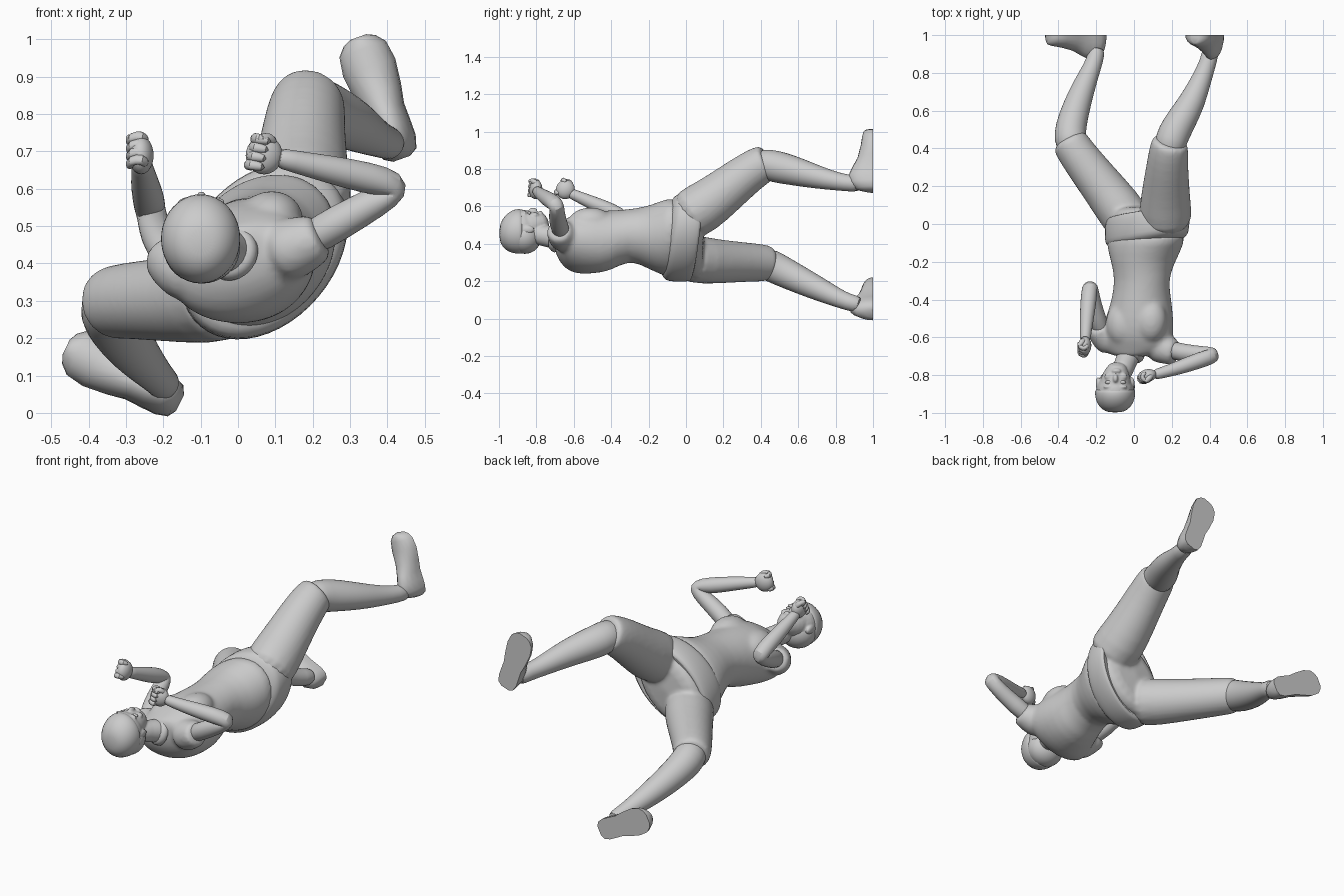
import bpy, bmesh, math
from mathutils import Vector as V, Matrix


def shade(ob, angle):
    bpy.ops.object.select_all(action='DESELECT')
    bpy.context.view_layer.objects.active = ob
    ob.select_set(True)
    bpy.ops.object.shade_smooth_by_angle(angle=math.radians(angle))
    return ob


def finish(name, bm, sub=0, angle=50):
    bmesh.ops.recalc_face_normals(bm, faces=bm.faces)
    me = bpy.data.meshes.new(name)
    bm.to_mesh(me)
    bm.free()
    ob = bpy.data.objects.new(name, me)
    bpy.context.collection.objects.link(ob)
    if sub:
        m = ob.modifiers.new("smooth", 'SUBSURF')
        m.levels = m.render_levels = sub
    return shade(ob, angle)


def blend(name, parts, voxel, smooth):
    """Melt overlapping parts into one smooth skin."""
    bpy.ops.object.select_all(action='DESELECT')
    for p in parts:
        p.select_set(True)
    bpy.context.view_layer.objects.active = parts[0]
    bpy.ops.object.convert(target='MESH')
    bpy.ops.object.join()
    ob = bpy.context.view_layer.objects.active
    ob.name = name
    r = ob.modifiers.new("melt", 'REMESH')
    r.mode, r.voxel_size, r.use_smooth_shade = 'VOXEL', voxel, True
    s = ob.modifiers.new("relax", 'SMOOTH')
    s.iterations = smooth
    bpy.ops.object.convert(target='MESH')
    return shade(ob, 60)


def loft(name, rings, sub=0, angle=50):
    bm = bmesh.new()
    loops = [[bm.verts.new(p) for p in r] for r in rings]
    n = len(loops[0])
    for a, b in zip(loops, loops[1:]):
        for i in range(n):
            bm.faces.new((a[i], a[(i + 1) % n], b[(i + 1) % n], b[i]))
    bm.faces.new(loops[0])
    bm.faces.new(loops[-1])
    return finish(name, bm, sub, angle)


def circle(c, u, v, n=16):
    return [V(c) + u * math.cos(math.tau * i / n) + v * math.sin(math.tau * i / n)
            for i in range(n)]


def limb(name, secs, sub=1, angle=50):
    """Tube through (x, y, z, radius) sections."""
    pts = [V(s[:3]) for s in secs]
    rings, u = [], None
    for i, s in enumerate(secs):
        t = V((0, 0, 0))
        if i:
            t += (pts[i] - pts[i - 1]).normalized()
        if i < len(pts) - 1:
            t += (pts[i + 1] - pts[i]).normalized()
        t.normalize()
        u = u or t.orthogonal()
        u = (u - t * u.dot(t)).normalized()
        rings.append(circle(pts[i], u * s[3], t.cross(u) * s[3]))
    return loft(name, rings, sub, angle)


def trunk(name, secs, tilt=0, sub=1):
    """Rings across y: (x, y, z, half width, half depth, roll in degrees)."""
    rings = []
    for x, y, z, a, b, deg in secs:
        r = math.radians(deg)
        u = V((math.cos(r), tilt, math.sin(r))) * a
        v = V((-math.sin(r), 0, math.cos(r))) * b
        rings.append(circle((x, y, z), u, v, 24))
    return loft(name, rings, sub)


def ball(name, c, size, rot=None):
    bm = bmesh.new()
    bmesh.ops.create_uvsphere(bm, u_segments=24, v_segments=16, radius=1)
    m = Matrix.Translation(c) @ (rot or Matrix.Identity(4)) @ Matrix.Diagonal((*size, 1))
    bmesh.ops.transform(bm, matrix=m, verts=bm.verts)
    return finish(name, bm)


# Tunic: body, chest and short sleeves melted together
tunic = [trunk("body", [(-.02, -.705, .435, .06, .055, 15), (0, -.69, .415, .14, .085, 15),
                        (.01, -.65, .4, .2, .125, 17), (.01, -.59, .398, .205, .158, 18),
                        (.03, -.50, .408, .183, .168, 20), (.04, -.40, .415, .158, .165, 25),
                        (.04, -.30, .452, .147, .13, 30), (.048, -.20, .432, .172, .17, 42),
                        (.06, -.10, .432, .235, .188, 48), (.067, -.03, .432, .245, .18, 50)])]
lean = Matrix.Rotation(math.radians(-18), 4, 'Y')
tunic += [ball("chest", c, (.09, .12, .08), lean)
          for c in ((.085, -.51, .513), (-.06, -.53, .468))]
tunic += [limb("sleeve", [(.09, -.635, .42, .09), (.16, -.66, .445, .085),
                          (.21, -.68, .468, .068), (.225, -.683, .475, .064)]),
          limb("sleeve", [(-.1, -.63, .37, .085), (-.15, -.605, .38, .085),
                          (-.187, -.555, .41, .069), (-.197, -.53, .425, .064)])]
blend("tunic", tunic, .01, 12)

# Flared hem band
trunk("hem_band", [(.06, -.12, .43, .215, .17, 50), (.066, -.08, .433, .25, .186, 50),
                   (.068, -.072, .434, .262, .192, 50), (.07, .0, .434, .27, .195, 50),
                   (.071, .045, .432, .265, .185, 50), (.073, .06, .43, .252, .175, 50),
                   (.08, .04, .43, .2, .14, 50)], .13)

# Trousers, ending at the knees
trousers = [trunk("seat", [(.067, -.03, .43, .24, .17, 48), (.068, .05, .427, .24, .17, 48),
                           (.062, .1, .42, .19, .13, 48)]),
            limb("leg", [(.17, -.03, .525, .145), (.165, .09, .592, .14), (.17, .2, .675, .126),
                         (.176, .3, .755, .114), (.183, .38, .81, .107),
                         (.19, .43, .837, .099), (.193, .44, .842, .088)]),
            limb("leg", [(0, -.03, .33, .138), (-.09, .1, .308, .128), (-.2, .24, .303, .114),
                         (-.3, .37, .3, .104), (-.337, .43, .295, .1), (-.348, .45, .29, .09)])]
blend("trousers", trousers, .01, 6)

# Shins
limb("left_shin", [(.183, .36, .8, .07), (.19, .42, .828, .086), (.21, .48, .812, .088),
                   (.25, .55, .797, .083), (.31, .65, .77, .071), (.355, .76, .742, .055),
                   (.395, .86, .724, .044), (.41, .94, .72, .048)])
limb("right_shin", [(-.3, .37, .3, .07), (-.335, .43, .295, .087), (-.34, .48, .27, .087),
                    (-.324, .56, .23, .08), (-.285, .68, .172, .069), (-.24, .79, .12, .054),
                    (-.205, .87, .085, .044), (-.195, .94, .072, .048)])

# Shoes: domed sections along the foot with a flat sole at y = 1
for side, heel, toe in (("left", (.438, .68), (.322, 1.006)),
                        ("right", (-.155, .027), (-.46, .176))):
    h, t = V((heel[0], 1, heel[1])), V((toe[0], 1, toe[1]))
    d = t - h
    w = d.normalized().cross(V((0, 1, 0)))
    rings = []
    for s, wd, ht in ((0, .024, .04), (.04, .047, .09), (.14, .057, .125), (.27, .057, .13),
                      (.4, .056, .11), (.55, .066, .083), (.75, .074, .066),
                      (.9, .066, .058), (.97, .045, .052), (1, .022, .042)):
        ring = circle(h + d * s, w * wd, V((0, ht, 0)), 20)
        for p in ring:
            p.y = min(p.y, 1.0)
        rings.append(ring)
    loft(side + "_shoe", rings, 0, 60)

# Arms
limb("left_arm", [(.17, -.66, .45, .05), (.27, -.685, .51, .049), (.37, -.69, .565, .043),
                  (.42, -.69, .597, .041), (.415, -.7, .613, .042), (.35, -.72, .628, .044),
                  (.24, -.76, .653, .038), (.14, -.79, .675, .029), (.1, -.8, .685, .028)])
limb("right_arm", [(-.16, -.59, .4, .05), (-.205, -.48, .45, .049), (-.225, -.38, .5, .043),
                   (-.23, -.335, .525, .041), (-.235, -.335, .545, .042),
                   (-.24, -.4, .575, .044), (-.25, -.5, .618, .038),
                   (-.256, -.59, .658, .029), (-.26, -.63, .675, .028)])

# Fists: palm, four curled fingers and a thumb
for side, c, f, s in (("left", (.07, -.803, .69), (-.93, -.2, .25), (.25, .1, .95)),
                      ("right", (-.26, -.645, .69), (-.05, -.85, .5), (0, .5, .85))):
    c, f = V(c), V(f).normalized()
    s = V(s)
    s = (s - f * s.dot(f)).normalized()
    n = s.cross(f) if side == "left" else f.cross(s)
    rot = Matrix((f, s, f.cross(s))).transposed().to_4x4()
    ball(side + "_palm", c, (.05, .052, .034), rot)
    for i in range(4):
        o = c + s * (.036 - .024 * i)
        a, b, e = o + f * .01 - n * .016, o + f * .042 - n * .006, o + f * .036 + n * .026
        g = o - f * .004 + n * .032
        limb(f"{side}_finger_{i + 1}", [(*a, .012), (*b, .015), (*e, .015), (*g, .011)])
    a, b, e = c - f * .02 + s * .03, c + s * .05 + n * .015, c + f * .035 + s * .035 + n * .035
    limb(side + "_thumb", [(*a, .015), (*b, .016), (*e, .012)])

# Collar
limb("collar", [(-.01, -.665, .42, .085), (-.022, -.695, .43, .075), (-.03, -.712, .437, .064)])

# Head: skull, face, neck, nose, lips, brows, cheeks and ears melted together
head = [ball("skull", (-.1, -.885, .468), (.1, .108, .115)),
        limb("face", [(-.1, -.92, .485, .085), (-.1, -.86, .494, .088), (-.095, -.81, .5, .079),
                      (-.09, -.77, .512, .06), (-.087, -.735, .525, .036)]),
        limb("neck", [(-.01, -.66, .42, .07), (-.035, -.71, .435, .06), (-.06, -.77, .445, .057),
                      (-.08, -.83, .46, .056)]),
        ball("nose", (-.098, -.818, .574), (.014, .024, .019)),
        ball("lips", (-.093, -.778, .562), (.024, .013, .014))]
for dx in (-.036, .036):
    head += [ball("brow", (-.098 + dx, -.862, .563), (.028, .009, .015)),
             ball("cheek", (-.096 + dx, -.808, .552), (.024, .022, .016)),
             ball("ear", (-.1 + dx * 2.5, -.845, .475), (.013, .034, .022))]
blend("head", head, .005, 4)
for i, dx in enumerate((-.036, .036)):
    ball(f"eye_{i + 1}", (-.098 + dx, -.838, .563), (.019, .01, .009))

# Close-cut hair cap with a soft hairline
trunk("hair_cap", [(-.1, -.998, .455, .03, .03, 0), (-.1, -.985, .458, .068, .073, 0),
                   (-.1, -.95, .462, .097, .107, 0), (-.1, -.91, .467, .108, .121, 0),
                   (-.1, -.88, .465, .107, .121, 0), (-.1, -.872, .463, .1, .112, 0)])
ball("hair_back", (-.097, -.862, .44), (.102, .09, .094))
